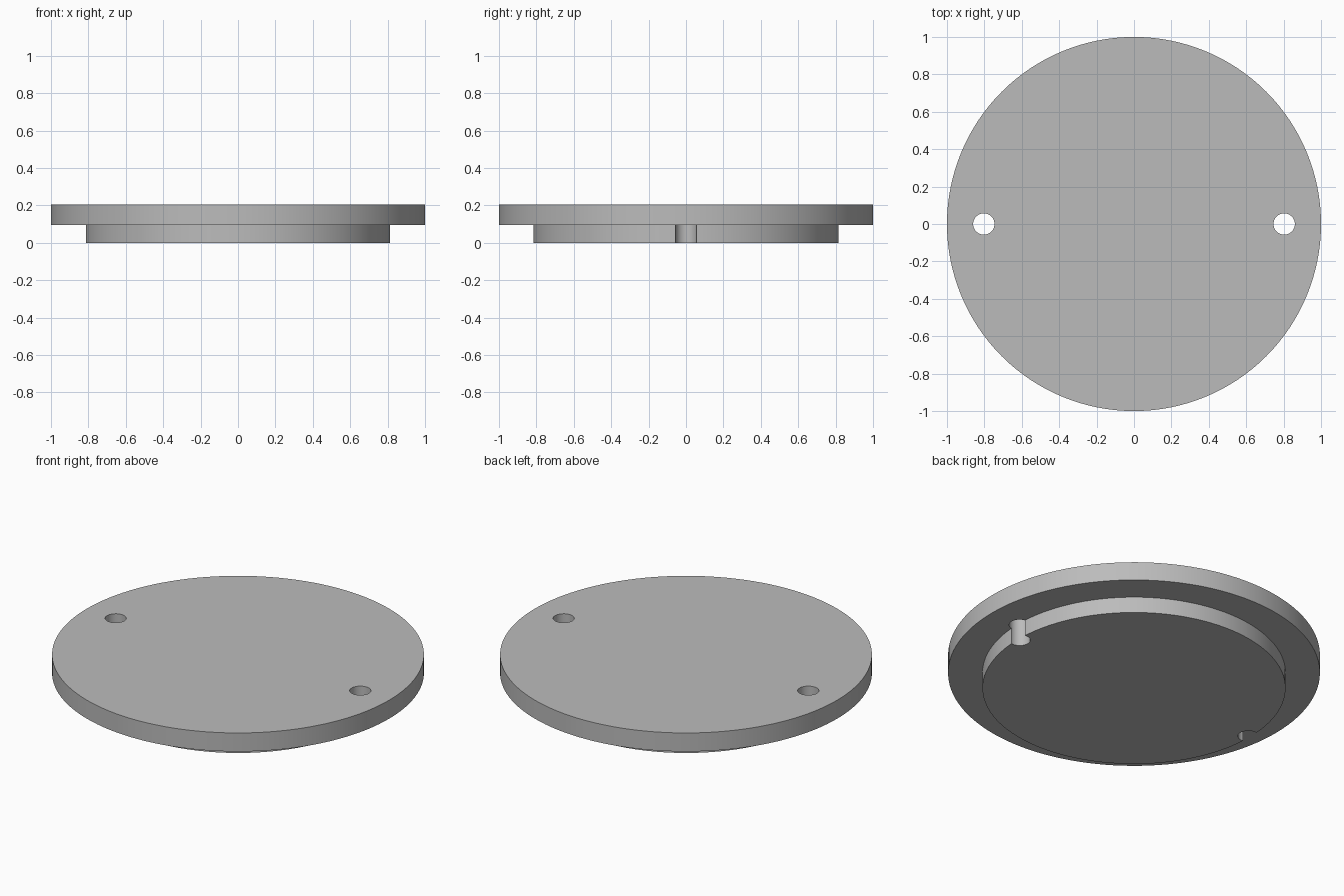
import bpy, bmesh, math

if "Cube" in bpy.data.objects:
    bpy.data.objects.remove(bpy.data.objects["Cube"])

# One plain grey for the whole part
grey = bpy.data.materials.new("plain_grey")
grey.use_nodes = True
colour = (0.5, 0.5, 0.5, 1)
grey.diffuse_color = colour
grey.node_tree.nodes["Principled BSDF"].inputs["Base Color"].default_value = colour

HEIGHT, STEP = 0.205, 0.095
SEGMENTS = 128


def make_object(name, bm):
    bmesh.ops.recalc_face_normals(bm, faces=bm.faces)
    mesh = bpy.data.meshes.new(name)
    bm.to_mesh(mesh)
    bm.free()
    mesh.materials.append(grey)
    obj = bpy.data.objects.new(name, mesh)
    bpy.context.collection.objects.link(obj)
    return obj


def ring(bm, radius, z, segments, x=0):
    points = [2 * math.pi * i / segments for i in range(segments)]
    return [bm.verts.new((x + radius * math.cos(a), radius * math.sin(a), z)) for a in points]


def turned(name, profile, segments, x=0):
    """Solid of revolution, capped at both ends."""
    bm = bmesh.new()
    rings = [ring(bm, r, z, segments, x) for r, z in profile]
    for low, high in zip(rings, rings[1:]):
        for i in range(segments):
            j = (i + 1) % segments
            bm.faces.new((low[i], low[j], high[j], high[i]))
    bm.faces.new(rings[0])
    bm.faces.new(rings[-1])
    return make_object(name, bm)


# Stepped disc: narrow boss below, wide flange above
cover = turned("stepped_cover", [(0.815, 0), (0.815, STEP), (1, STEP), (1, HEIGHT)], SEGMENTS)

# Two through holes that also notch the rim of the boss
for side, x in (("left", 0.803), ("right", -0.803)):
    cutter = turned(side + "_hole_cutter", [(0.057, -0.1), (0.057, HEIGHT + 0.1)], 48, x)
    cutter.hide_render = True
    cut = cover.modifiers.new(side + "_hole", "BOOLEAN")
    cut.operation = "DIFFERENCE"
    cut.solver = "EXACT"
    cut.object = cutter

# Bake the holes into the mesh, then drop the cutters
bpy.context.view_layer.update()
bpy.ops.object.select_all(action="DESELECT")
cover.select_set(True)
bpy.context.view_layer.objects.active = cover
for name in [m.name for m in cover.modifiers]:
    bpy.ops.object.modifier_apply(modifier=name)
for side in ("left", "right"):
    bpy.data.objects.remove(bpy.data.objects[side + "_hole_cutter"])

bpy.ops.object.shade_smooth_by_angle(angle=math.radians(30))
